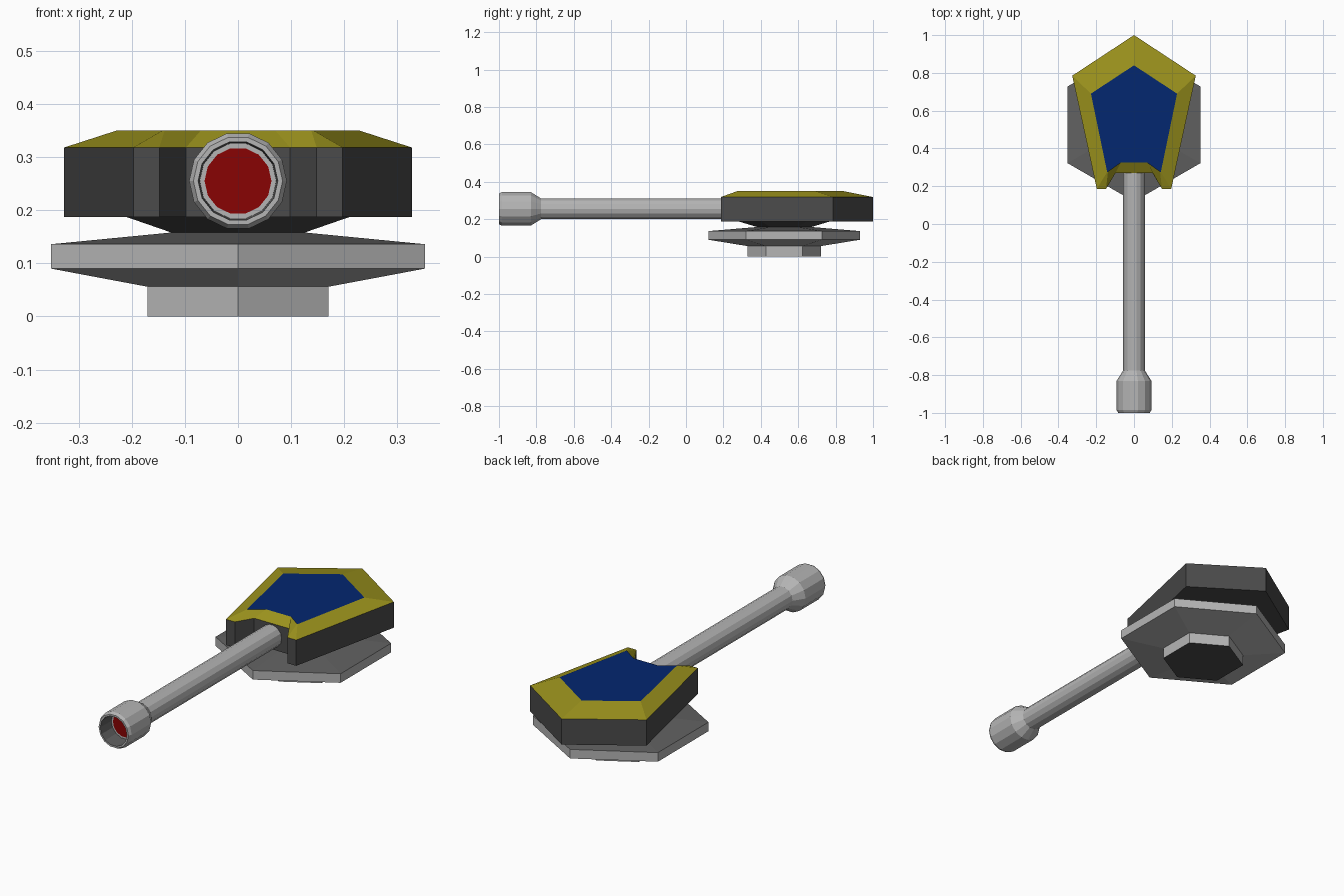
import bpy, bmesh, math

cube = bpy.data.objects.get("Cube")
if cube:
    bpy.data.objects.remove(cube, do_unlink=True)


def material(name, rgb):
    m = bpy.data.materials.new(name)
    m.use_nodes = True
    m.diffuse_color = (*rgb, 1)
    m.node_tree.nodes["Principled BSDF"].inputs["Base Color"].default_value = (*rgb, 1)
    return m


LIGHT = material("light_grey", (0.46, 0.46, 0.46))
MID = material("mid_grey", (0.12, 0.12, 0.12))
DARK = material("dark_grey", (0.07, 0.07, 0.07))
YELLOW = material("yellow", (0.33, 0.29, 0.012))
BLUE = material("blue", (0.001, 0.02, 0.16))
RED = material("red", (0.25, 0.001, 0.001))


def loft(name, loops, bands):
    """Skin a stack of loops; bands = start cap, each side band, end cap."""
    bm = bmesh.new()
    rings = [[bm.verts.new(p) for p in loop] for loop in loops]
    mats = list(dict.fromkeys(bands))
    bm.faces.new(rings[0][::-1]).material_index = mats.index(bands[0])
    for a, b, mat in zip(rings, rings[1:], bands[1:]):
        for i in range(len(a)):
            j = (i + 1) % len(a)
            bm.faces.new((a[i], a[j], b[j], b[i])).material_index = mats.index(mat)
    bm.faces.new(rings[-1]).material_index = mats.index(bands[-1])
    bmesh.ops.recalc_face_normals(bm, faces=bm.faces[:])
    mesh = bpy.data.meshes.new(name)
    bm.to_mesh(mesh)
    bm.free()
    for m in mats:
        mesh.materials.append(m)
    obj = bpy.data.objects.new(name, mesh)
    bpy.context.collection.objects.link(obj)
    return obj


def circle(r, sides, phase=0):
    angles = [phase + math.tau * i / sides for i in range(sides)]
    return [(r * math.cos(a), r * math.sin(a)) for a in angles]


def hexagon(r, z, centre_y=0.525):
    return [(x, y + centre_y, z) for x, y in circle(r, 6, math.pi / 2)]


def outline(half, z):
    """Mirror the +x half of an outline; the first point lies on x = 0."""
    left = [(-x, y) for x, y in half[:0:-1]]
    return [(x, y, z) for x, y in half + left]


# Hexagonal turntable with its foot
loft("turntable",
     [hexagon(0.197, 0), hexagon(0.197, 0.056), hexagon(0.406, 0.09),
      hexagon(0.406, 0.136), hexagon(0.145, 0.158)],
     [DARK, LIGHT, LIGHT, LIGHT, MID, MID])

# Flared neck under the turret
loft("neck", [hexagon(0.145, 0.158), hexagon(0.245, 0.188)], [DARK] * 3)

# Turret body: notched front, sloped yellow rim, blue roof
rim = [(0, 1), (0.327, 0.785), (0.197, 0.186), (0.148, 0.186), (0.098, 0.27)]
roof = [(0, 0.84), (0.228, 0.69), (0.142, 0.275), (0.138, 0.277), (0.07, 0.325)]
loft("turret",
     [outline(rim, 0.187), outline(rim, 0.318), outline(roof, 0.35)],
     [DARK, DARK, YELLOW, BLUE])

# Barrel with widened muzzle and recessed red bore
profile = [(0.057, 0.30), (0.057, -0.775), (0.092, -0.83), (0.092, -0.985),
           (0.084, -1), (0.075, -1), (0.072, -0.915), (0.063, -0.915)]
loft("barrel",
     [[(x, y, z + 0.255) for x, z in circle(r, 14)] for r, y in profile],
     [LIGHT] * 6 + [MID, LIGHT, RED])
